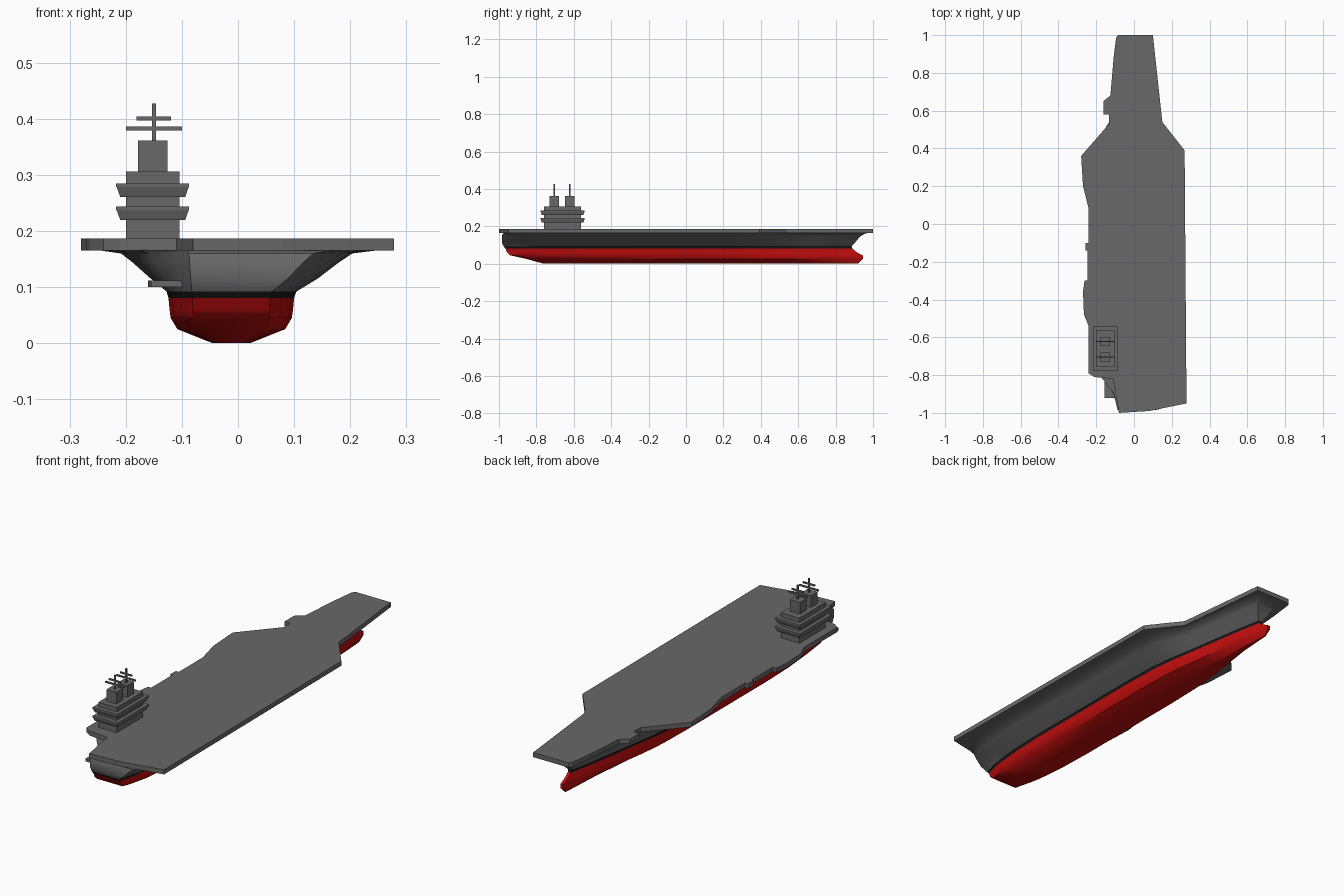
import bpy, bmesh


def material(name, rgb):
    m = bpy.data.materials.new(name)
    m.diffuse_color = (*rgb, 1)
    return m


GREY = material("ship grey", (0.14, 0.14, 0.14))
RED = material("hull red", (0.52, 0.004, 0.004))
BLACK = material("waterline black", (0.008, 0.008, 0.008))


def finish(name, bm, mats):
    bmesh.ops.recalc_face_normals(bm, faces=bm.faces)
    me = bpy.data.meshes.new(name)
    bm.to_mesh(me)
    bm.free()
    ob = bpy.data.objects.new(name, me)
    bpy.context.collection.objects.link(ob)
    for m in mats:
        me.materials.append(m)
    return ob


def prism(name, outline, z0, z1, mat=GREY):
    bm = bmesh.new()
    f = bm.faces.new([bm.verts.new((x, y, z0)) for x, y in outline])
    top = bmesh.ops.extrude_face_region(bm, geom=[f])["geom"]
    bmesh.ops.translate(bm, vec=(0, 0, z1 - z0),
                        verts=[v for v in top if isinstance(v, bmesh.types.BMVert)])
    return finish(name, bm, [mat])


def tier(name, cx, cy, hx, hy, z0, z1, grow=0.0):
    """Box whose top may be wider than its bottom by grow on each side."""
    bm = bmesh.new()
    bmesh.ops.create_cube(bm, size=2)
    for v in bm.verts:
        g = grow if v.co.z > 0 else 0
        v.co = (cx + v.co.x * (hx + g), cy + v.co.y * (hy + g), z1 if v.co.z > 0 else z0)
    return finish(name, bm, [GREY])


# Hull: waterlines (z, stern y, bow y, half width, blend towards the deck flare)
LEVELS = [
    (0.0, -0.76, 0.92, 0.033, 0), (0.025, -0.85, 0.945, 0.096, 0),
    (0.045, -0.94, 0.945, 0.108, 0), (0.06, -0.957, 0.915, 0.110, 0),
    (0.081, -0.965, 0.89, 0.112, 0), (0.092, -0.975, 0.885, 0.113, 0.02),
    (0.115, -0.985, 0.905, 0.113, 0.27), (0.145, -0.985, 0.93, 0.113, 0.53),
    (0.16, -0.98, 0.955, 0.113, 0.68), (0.166, -0.97, 0.98, 0.113, 1)]
# Stations along the length (t, waterline fullness, left and right edge at the deck)
STATIONS = [
    (0, 0.62, -0.09, 0.17), (0.04, 0.80, -0.11, 0.235), (0.085, 0.88, -0.18, 0.25),
    (0.13, 0.95, -0.22, 0.252), (0.22, 1, -0.235, 0.252), (0.4, 1, -0.232, 0.252),
    (0.55, 1, -0.232, 0.252), (0.65, 0.96, -0.25, 0.252), (0.695, 0.89, -0.25, 0.245),
    (0.735, 0.80, -0.18, 0.20), (0.78, 0.68, -0.125, 0.14), (0.88, 0.42, -0.108, 0.115),
    (0.95, 0.23, -0.095, 0.10), (1, 0.07, -0.07, 0.08)]
CX = -0.012

bm = bmesh.new()
rings = []
for z, ys, yb, w, b in LEVELS:
    left, right = [], []
    for t, f, l, r in STATIONS:
        y = ys + (yb - ys) * t
        left.append(bm.verts.new(((1 - b) * (CX - w * f) + b * l, y, z)))
        right.append(bm.verts.new(((1 - b) * (CX + w * f) + b * r, y, z)))
    rings.append(right + left[::-1])
for i in range(len(rings) - 1):
    lo, hi = rings[i], rings[i + 1]
    for j in range(len(lo)):
        k = (j + 1) % len(lo)
        face = bm.faces.new((lo[j], lo[k], hi[k], hi[j]))
        face.material_index = 1 if i < 4 else (2 if i == 4 else 0)
bm.faces.new(rings[0]).material_index = 1
bm.faces.new(rings[-1])
hull = finish("hull", bm, [GREY, RED, BLACK])
bpy.context.view_layer.objects.active = hull
hull.select_set(True)
bpy.ops.object.shade_smooth_by_angle(angle=0.6)

# Flight deck with its side platforms
prism("flight_deck", [
    (-0.085, 1), (0.10, 1), (0.15, 0.54), (0.268, 0.39), (0.278, -0.95), (0.08, -0.99),
    (-0.08, -1), (-0.11, -0.82), (-0.21, -0.81), (-0.24, -0.79), (-0.24, -0.54),
    (-0.265, -0.48), (-0.27, -0.36), (-0.262, -0.30), (-0.245, -0.30), (-0.245, -0.14),
    (-0.256, -0.14), (-0.256, -0.10), (-0.24, -0.10), (-0.24, 0.08), (-0.27, 0.20),
    (-0.28, 0.36), (-0.132, 0.53), (-0.132, 0.58), (-0.162, 0.58), (-0.162, 0.65),
    (-0.125, 0.68), (-0.108, 0.88), (-0.095, 0.985)], 0.165, 0.187)

# Low platform at the stern quarter
prism("stern_platform", [(-0.06, -0.92), (-0.155, -0.92), (-0.16, -0.72), (-0.06, -0.72)],
      0.10, 0.112)

# Island: core with two flared bridge galleries
IX, IY = -0.152, -0.66
tier("island_core", IX, IY, 0.048, 0.098, 0.186, 0.306)
for n, z in enumerate((0.220, 0.261)):
    tier(f"bridge_gallery_{n + 1}", IX, IY, 0.058, 0.111, z, z + 0.017, 0.006)
    tier(f"gallery_rim_{n + 1}", IX, IY, 0.065, 0.118, z + 0.017, z + 0.024)

# Two towers, each with a mast and two cross yards
for n, y in enumerate((-0.705, -0.622)):
    tier(f"tower_{n + 1}", IX, y, 0.026, 0.025, 0.305, 0.361)
    tier(f"mast_{n + 1}", -0.15, y, 0.0035, 0.0035, 0.36, 0.427)
    tier(f"lower_yard_{n + 1}", -0.15, y, 0.05, 0.0035, 0.379, 0.386)
    tier(f"upper_yard_{n + 1}", -0.15, y, 0.031, 0.0035, 0.397, 0.404)
